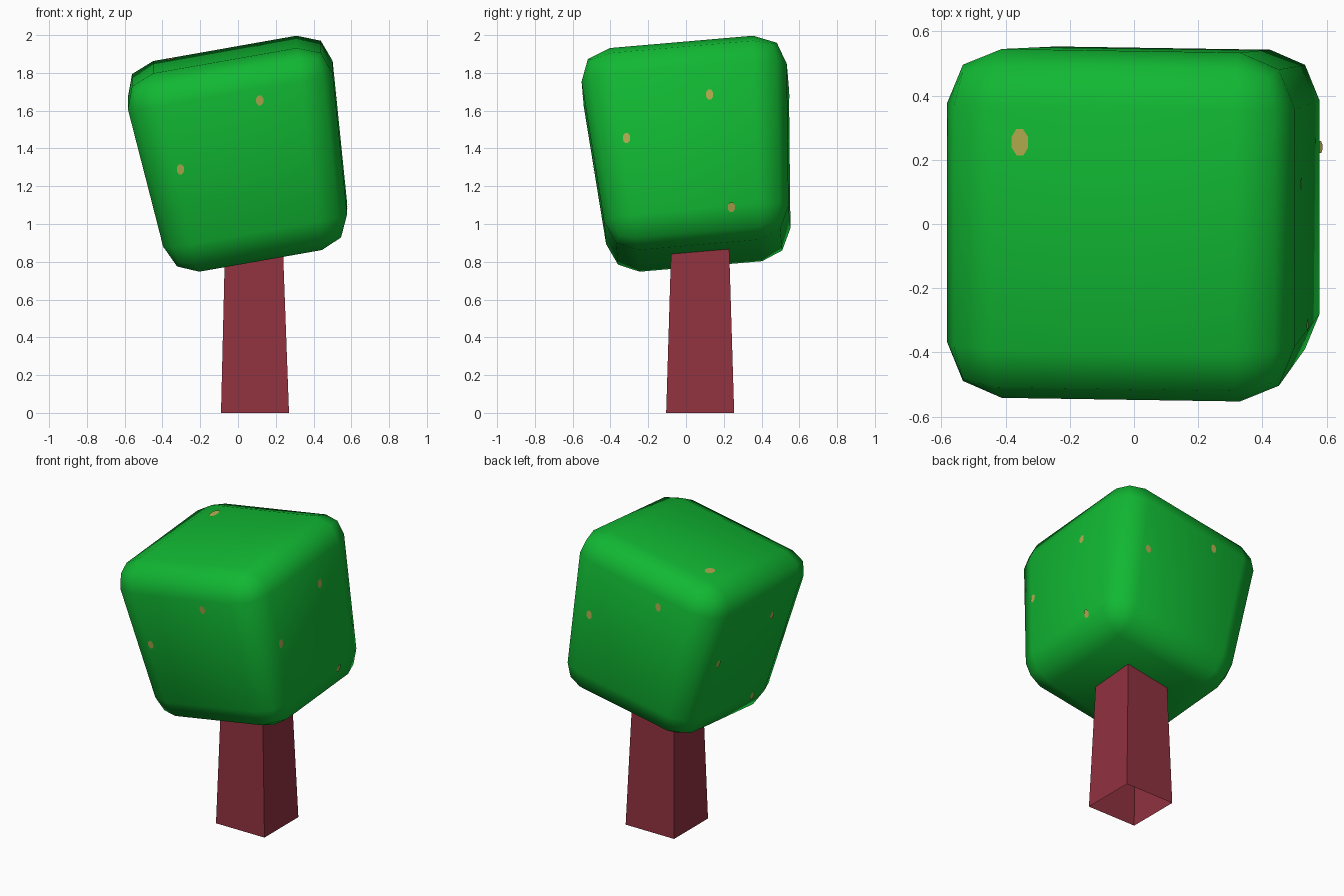
import bpy, bmesh, math
from mathutils import Vector, Matrix
from mathutils.bvhtree import BVHTree

if "Cube" in bpy.data.objects:
    bpy.data.objects.remove(bpy.data.objects["Cube"])


def material(name, rgb):
    m = bpy.data.materials.new(name)
    m.diffuse_color = (*rgb, 1)
    m.use_nodes = True
    m.node_tree.nodes["Principled BSDF"].inputs["Base Color"].default_value = m.diffuse_color
    return m


def add_object(name, bm, mat):
    mesh = bpy.data.meshes.new(name)
    bm.to_mesh(mesh)
    mesh.materials.append(mat)
    ob = bpy.data.objects.new(name, mesh)
    bpy.context.collection.objects.link(ob)
    return ob


green = material("leaf green", (0.0056, 0.48, 0.033))
bark = material("red brown bark", (0.28, 0.031, 0.050))
tan = material("tan fleck", (0.46, 0.42, 0.08))

# Trunk: tapered square tube, open at the bottom, ending inside the crown
bm = bmesh.new()
bmesh.ops.create_cube(bm, size=1)
for v in bm.verts:
    top = v.co.z > 0
    half = 0.151 if top else 0.18
    v.co = Vector((0.084 if top else 0.09, 0.075, 0.95 if top else 0)) + \
        Vector((math.copysign(half, v.co.x), math.copysign(half, v.co.y), 0))
bmesh.ops.delete(bm, geom=[f for f in bm.faces if f.normal.z < -0.9 or
                           f.calc_center_median().z < 0.01], context='FACES')
add_object("trunk", bm, bark)
bm.free()

# Crown: rounded box, wider at the top, leaning to the left and front
bm = bmesh.new()
bmesh.ops.create_cube(bm, size=1)
bmesh.ops.scale(bm, vec=(1.045, 1.035, 1.085), verts=bm.verts)
bmesh.ops.bevel(bm, geom=bm.edges[:], offset=0.165, segments=2,
                profile=0.5, affect='EDGES')
up = Vector((-0.178, -0.086, 1)).normalized()
side = Vector((0, 1, 0.086)).cross(up).normalized()
back = up.cross(side)
tilt = Matrix((side, back, up)).transposed()
for v in bm.verts:
    k = 1 + 0.077 * v.co.z / 0.5425
    v.co = tilt @ Vector((v.co.x * k, v.co.y * k, v.co.z)) + Vector((0.025, 0.028, 1.365))
for f in bm.faces:
    f.smooth = True
bmesh.ops.recalc_face_normals(bm, faces=bm.faces)
add_object("crown", bm, green)
surface = BVHTree.FromBMesh(bm)
bm.free()

# Flecks: small octagon plates laid on the crown, found by looking along an axis
flecks = [
    ((0, 1, 0), [(0.115, -2, 1.655), (-0.305, -2, 1.29)]),
    ((-1, 0, 0), [(2, 0.125, 1.685), (2, -0.315, 1.455), (2, 0.24, 1.09)]),
    ((0, -1, 0), [(0.34, 2, 1.50), (-0.175, 2, 1.69)]),
    ((1, 0, 0), [(-2, -0.13, 1.48), (-2, 0.37, 1.33), (-2, -0.13, 0.90)]),
    ((0, 0, -1), [(-0.355, 0.255, 3)]),
]
bm = bmesh.new()
for direction, starts in flecks:
    on_top = direction[2] != 0
    w, h = (0.026, 0.041) if on_top else (0.019, 0.027)
    for start in starts:
        spot, n, _, _ = surface.ray_cast(Vector(start), Vector(direction))
        if spot is None:
            continue
        long_axis = Vector((0, 1, 0)) if on_top else Vector((0, 0, 1))
        across = long_axis.cross(n).normalized()
        along = n.cross(across)
        ring = []
        for i in range(8):
            a = math.tau * (i + 0.5) / 8
            ring.append(bm.verts.new(spot + n * 0.004 + across * (w * math.cos(a) * 1.08)
                                     + along * (h * math.sin(a) * 1.08)))
        bm.faces.new(ring)
add_object("flecks", bm, tan)
bm.free()
